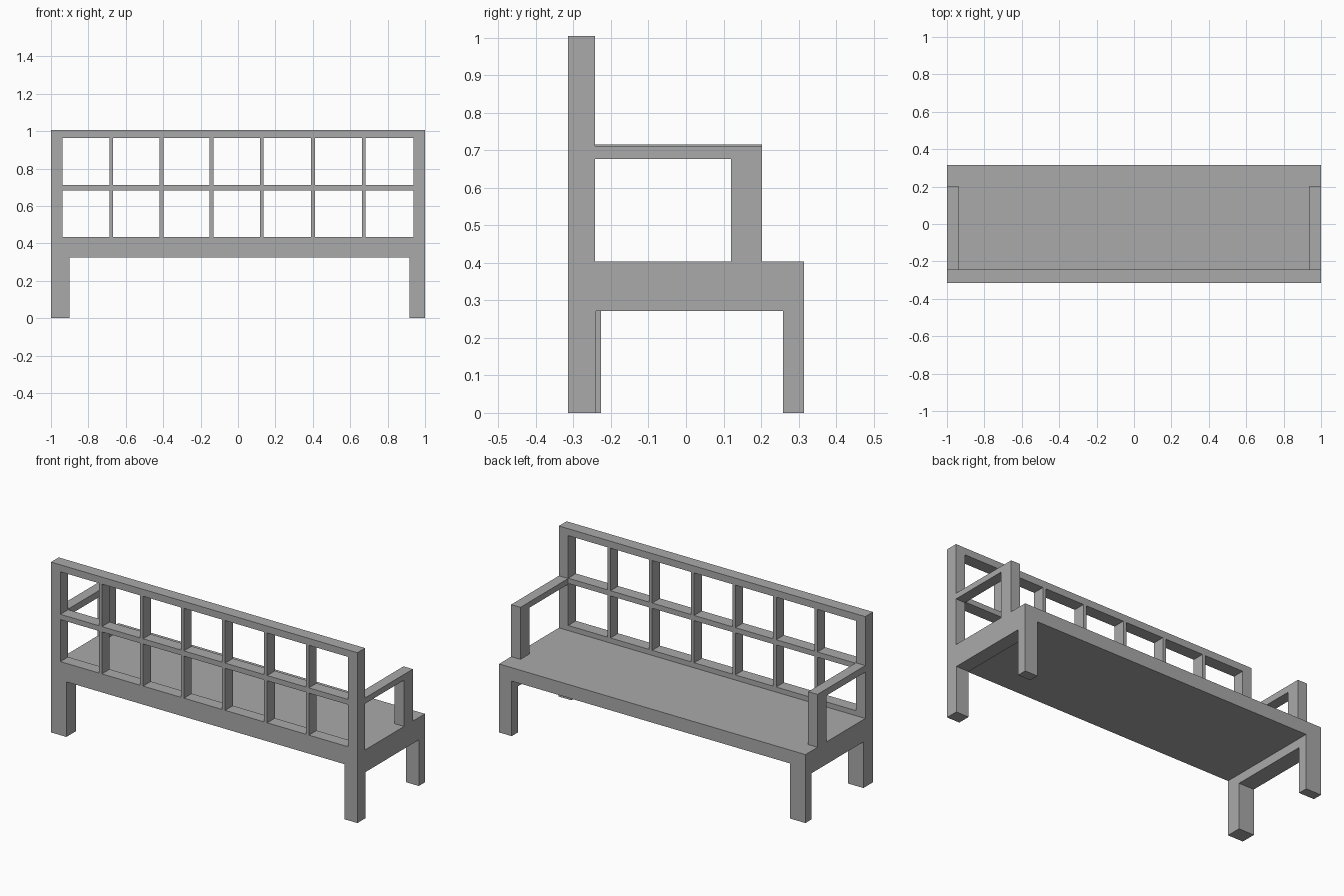
import bpy
import bmesh

cube = bpy.data.objects.get("Cube")
if cube:
    bpy.data.objects.remove(cube, do_unlink=True)

grey = bpy.data.materials.new("plain_grey")
grey.use_nodes = True
colour = (0.4, 0.4, 0.4, 1)
grey.diffuse_color = colour
grey.node_tree.nodes["Principled BSDF"].inputs["Base Color"].default_value = colour


def box(name, x, y, z):
    """Box spanning the given (low, high) range on each axis."""
    bm = bmesh.new()
    bmesh.ops.create_cube(bm, size=1)
    for v in bm.verts:
        v.co = [r[0] if c < 0 else r[1] for c, r in zip(v.co, (x, y, z))]
    mesh = bpy.data.meshes.new(name)
    bm.to_mesh(mesh)
    bm.free()
    mesh.materials.append(grey)
    obj = bpy.data.objects.new(name, mesh)
    bpy.context.collection.objects.link(obj)
    return obj


REAR, FRONT = -0.315, 0.315      # depth of the bench
BACK_INNER = -0.243              # seat-side face of the backrest
SEAT_LOW, SEAT_TOP = 0.325, 0.404
APRON_LOW = 0.272
TOP = 1.005
back_y = (REAR, BACK_INNER)

# Seat slab
box("seat", (-1, 1), (REAR, FRONT), (SEAT_LOW, SEAT_TOP))

# Legs, end aprons, back posts and armrests on each side
for side, sign, leg_w, leg_inner, arm_top in (
        ("left", 1, 0.083, -0.24, 0.711), ("right", -1, 0.1, -0.226, 0.716)):
    def span(width):
        return tuple(sorted((sign, sign * (1 - width))))

    leg_x, post_x = span(leg_w), span(0.061)
    box(f"{side}_backrest_leg", leg_x, (REAR, leg_inner), (0, APRON_LOW))
    box(f"{side}_seat_leg", leg_x, (0.258, FRONT), (0, APRON_LOW))
    box(f"{side}_end_apron", leg_x, (REAR, FRONT), (APRON_LOW, SEAT_LOW))
    box(f"{side}_back_post", post_x, back_y, (SEAT_TOP, TOP))
    box(f"{side}_arm_post", post_x, (0.12, 0.202), (SEAT_TOP, 0.677))
    box(f"{side}_armrest", post_x, (BACK_INNER, 0.202), (0.677, arm_top))

# Horizontal rails of the backrest
rails = (("bottom_rail", SEAT_TOP, 0.434), ("middle_rail", 0.682, 0.713),
         ("top_rail", 0.964, TOP))
for name, low, high in rails:
    box(name, (-0.939, 0.939), back_y, (low, high))

# Vertical bars filling the gaps between rails
bar_centres = (-0.678, -0.409, -0.142, 0.127, 0.401, 0.673)
for row, (lower, upper) in enumerate(zip(rails, rails[1:]), 1):
    for i, x in enumerate(bar_centres, 1):
        box(f"back_bar_{row}_{i}", (x - 0.01, x + 0.01), back_y,
            (lower[2], upper[1]))
